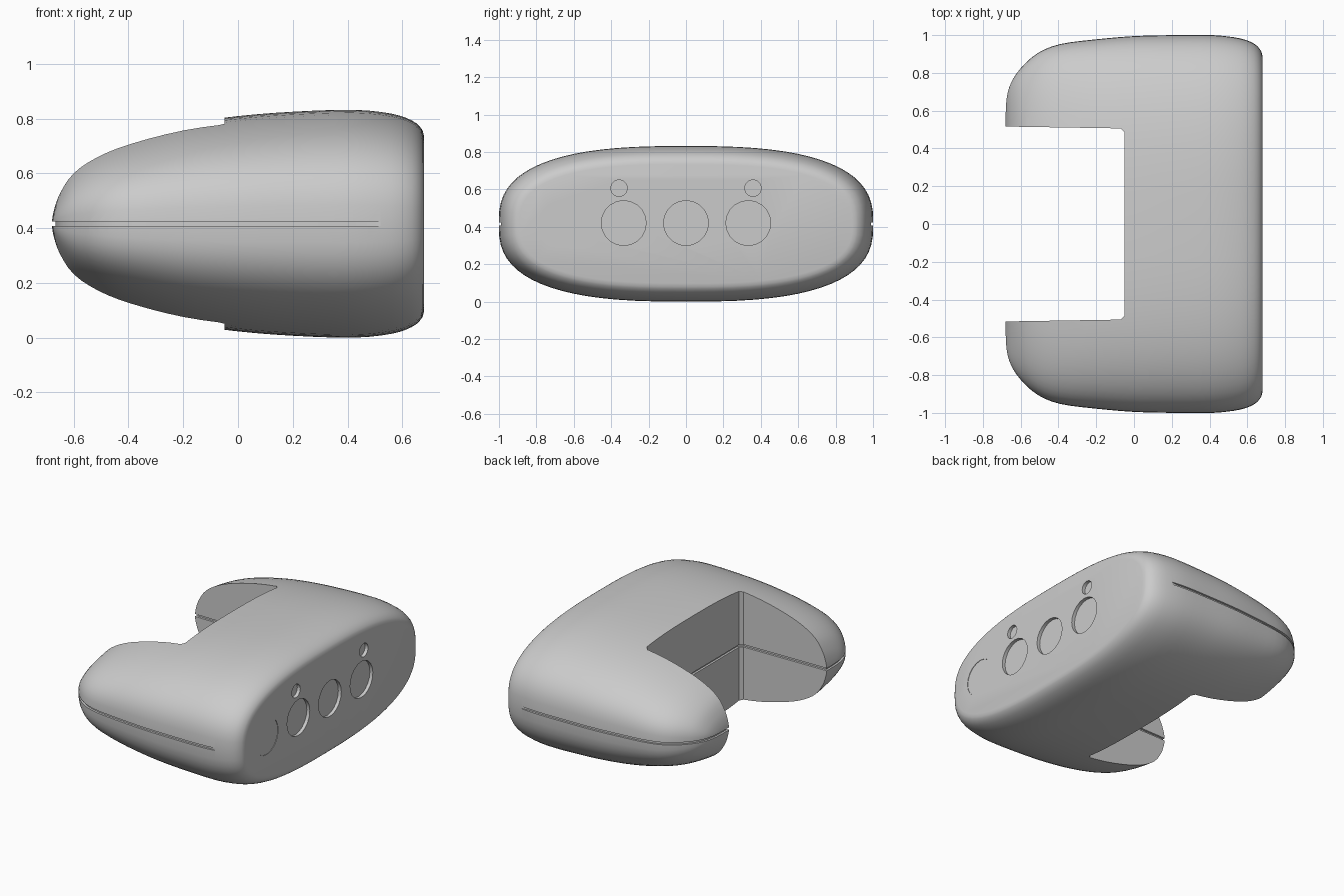
import bpy, bmesh
from math import sin, cos, tau, copysign
from mathutils import Vector

old = bpy.data.objects.get("Cube")
if old:
    bpy.data.objects.remove(old, do_unlink=True)

MID = 0.416      # height of the seam
POWER = 2.7      # squareness of the cross-section
SIDES = 72

# x, half width, half height of the shell
STATIONS = [(-0.68, 0.60, 0.012), (-0.672, 0.68, 0.064), (-0.65, 0.75, 0.131),
            (-0.60, 0.825, 0.208), (-0.51, 0.905, 0.268), (-0.39, 0.953, 0.315),
            (-0.20, 0.978, 0.365), (0.0, 0.995, 0.393), (0.20, 1.0, 0.409),
            (0.42, 1.0, 0.416), (0.56, 0.983, 0.402), (0.635, 0.955, 0.377),
            (0.67, 0.92, 0.347), (0.68, 0.89, 0.318)]


def material(name, value):
    mat = bpy.data.materials.new(name)
    mat.use_nodes = True
    colour = (value, value, value, 1)
    mat.diffuse_color = colour
    mat.node_tree.nodes["Principled BSDF"].inputs["Base Color"].default_value = colour
    return mat


def smooth_path(points, steps):
    """Catmull-Rom curve through the points."""
    pts = [Vector(p) for p in points]
    pts = [2 * pts[0] - pts[1]] + pts + [2 * pts[-1] - pts[-2]]
    out = []
    for a, b, c, d in zip(pts, pts[1:], pts[2:], pts[3:]):
        for i in range(steps):
            t = i / steps
            out.append(0.5 * (2 * b + (c - a) * t + (2 * a - 5 * b + 4 * c - d) * t ** 2
                              + (3 * b - a - 3 * c + d) * t ** 3))
    return out + [pts[-2]]


def loft(name, rings):
    """Closed solid through a list of equal rings."""
    bm = bmesh.new()
    loops = [[bm.verts.new(p) for p in ring] for ring in rings]
    n = len(loops[0])
    for a, b in zip(loops, loops[1:]):
        for i in range(n):
            j = (i + 1) % n
            bm.faces.new((a[i], a[j], b[j], b[i]))
    bm.faces.new(loops[0])
    bm.faces.new(loops[-1])
    bmesh.ops.recalc_face_normals(bm, faces=bm.faces)
    mesh = bpy.data.meshes.new(name)
    bm.to_mesh(mesh)
    bm.free()
    obj = bpy.data.objects.new(name, mesh)
    bpy.context.collection.objects.link(obj)
    return obj


def cut(target, cutter):
    cutter.hide_render = True
    mod = target.modifiers.new("cut", "BOOLEAN")
    mod.operation = "DIFFERENCE"
    mod.solver = "EXACT"
    mod.object = cutter
    bpy.context.view_layer.objects.active = target
    bpy.ops.object.modifier_apply(modifier=mod.name)
    bpy.data.objects.remove(cutter, do_unlink=True)


def section(x, width, height):
    ring = []
    for i in range(SIDES):
        c, s = cos(tau * i / SIDES), sin(tau * i / SIDES)
        ring.append((x, width * copysign(abs(c) ** (2 / POWER), c),
                     MID + height * copysign(abs(s) ** (2 / POWER), s)))
    return ring


# Rounded shell
profile = smooth_path(STATIONS, 3)
body = loft("body", [section(*p) for p in profile])

# Open bay between the two arms
half_bay = [(-0.68, 0.516), (-0.07, 0.506), (-0.05, 0.486)]
bay = [(-0.9, 0.52)] + half_bay
bay += [(x, -y) for x, y in reversed(bay)]
cut(body, loft("bay_cutter", [[(x, y, z) for x, y in bay] for z in (-0.2, 1.1)]))

# Seam groove around the arms and the bay
outer = [(0.52, 1.0)] + [(p.x, p.y) for p in reversed(profile) if p.x < 0.5]
half = outer + half_bay
path = [Vector(p) for p in half + [(x, -y) for x, y in reversed(half)]]
rings = []
for i, p in enumerate(path):
    before = (p - path[max(i - 1, 0)]).normalized()
    after = (path[min(i + 1, len(path) - 1)] - p).normalized()
    along = (before + after).normalized()
    side = Vector((along.y, -along.x))
    miter = 1 / max(0.6, along.dot(after if i < len(path) - 1 else before))
    a, b = p + side * 0.014 * miter, p - side * 0.014 * miter
    rings.append([(q.x, q.y, MID + dz) for q, dz in
                  ((a, -0.008), (b, -0.008), (b, 0.008), (a, 0.008))])
cut(body, loft("seam_cutter", rings))


# Round recesses in the flat end: y, z, radius, depth, sides
def recess(y, z, radius, depth, sides):
    disc = [(y + radius * cos(tau * i / sides), z + radius * sin(tau * i / sides))
            for i in range(sides)]
    cut(body, loft("recess_cutter", [[(x, v, w) for v, w in disc]
                                     for x in (0.68 - depth, 0.8)]))


recess(-0.667, 0.42, 0.12, 0.003, 20)
for y in (-0.333, 0, 0.333):
    recess(y, 0.42, 0.12, 0.022, 20)
for y in (-0.358, 0.358):
    recess(y, 0.607, 0.045, 0.022, 12)

# Finish
body.data.materials.clear()
body.data.materials.append(material("light grey", 0.6))
bpy.ops.object.select_all(action="DESELECT")
body.select_set(True)
bpy.context.view_layer.objects.active = body
bpy.ops.object.shade_smooth_by_angle(angle=0.6)
